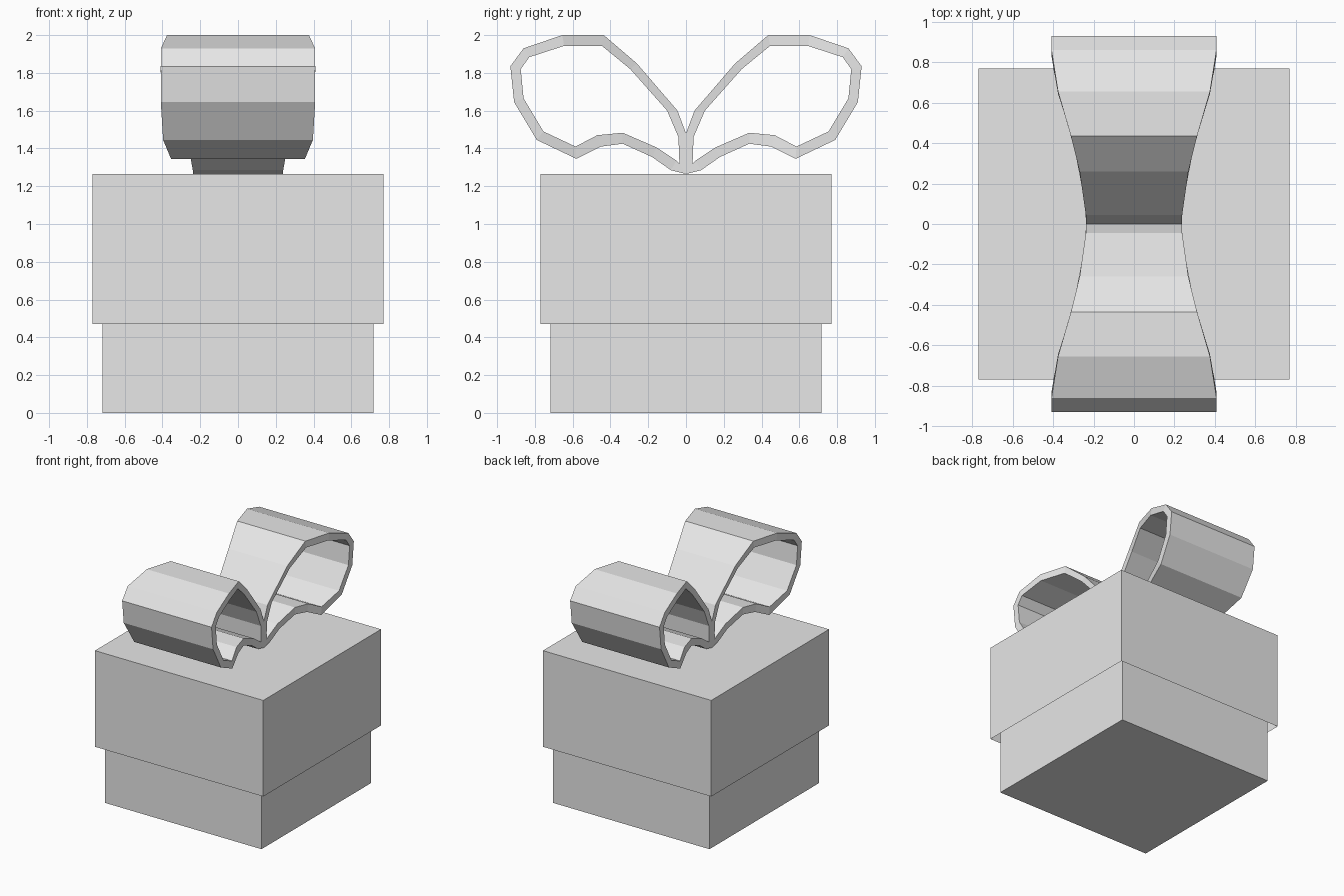
import bpy
import bmesh

old = bpy.data.objects.get("Cube")
if old:
    bpy.data.objects.remove(old, do_unlink=True)

# Single plain grey for the whole model
grey = bpy.data.materials.new("light_grey")
grey.use_nodes = True
colour = (0.8, 0.8, 0.8, 1)
grey.diffuse_color = colour
grey.node_tree.nodes["Principled BSDF"].inputs["Base Color"].default_value = colour


def add_object(name, bm):
    mesh = bpy.data.meshes.new(name)
    bm.to_mesh(mesh)
    bm.free()
    mesh.materials.append(grey)
    obj = bpy.data.objects.new(name, mesh)
    bpy.context.collection.objects.link(obj)
    return obj


def add_box(name, half, bottom, top, open_below=False):
    bm = bmesh.new()
    bmesh.ops.create_cube(bm, size=2)
    for v in bm.verts:
        v.co.x *= half
        v.co.y *= half
        v.co.z = top if v.co.z > 0 else bottom
    if open_below:
        bm.normal_update()
        floor = [f for f in bm.faces if f.normal.z < -0.5]
        bmesh.ops.delete(bm, geom=floor, context="FACES_ONLY")
    return add_object(name, bm)


# Box body, and a lid that is a thin open shell over it
add_box("box_body", 0.717, 0, 1.24)
add_box("box_lid", 0.77, 0.47, 1.265, open_below=True)

# One ribbon loop in the YZ plane: (outer y, outer z, inner y, inner z)
LOOP = [
    (0, 1.265, 0.035, 1.32), (0.08, 1.285, 0.05, 1.335),
    (0.18, 1.355, 0.155, 1.405), (0.335, 1.425, 0.335, 1.483),
    (0.45, 1.41, 0.47, 1.47), (0.58, 1.345, 0.585, 1.41),
    (0.79, 1.445, 0.755, 1.49), (0.91, 1.645, 0.86, 1.665),
    (0.93, 1.835, 0.875, 1.82), (0.86, 1.93, 0.83, 1.883),
    (0.655, 2.0, 0.645, 1.943), (0.435, 2.0, 0.445, 1.943),
    (0.26, 1.85, 0.295, 1.82), (0.045, 1.60, 0.1, 1.60),
    (0, 1.48, 0.04, 1.46),
]
# Half width of the ribbon as it flares away from the knot: (y, half width)
FLARE = [(0, 0.237), (0.1, 0.24), (0.2, 0.255), (0.3, 0.278), (0.435, 0.312),
         (0.65, 0.375), (0.8, 0.398), (0.86, 0.408), (1, 0.41)]


def half_width(y):
    for (y0, w0), (y1, w1) in zip(FLARE, FLARE[1:]):
        if y <= y1:
            return w0 + (w1 - w0) * (y - y0) / (y1 - y0)


bm = bmesh.new()
rows = []
for oy, oz, iy, iz in LOOP:
    w = half_width(oy)
    # Order: outer left, outer right, inner right, inner left
    rows.append([bm.verts.new(p) for p in (
        (w, oy, oz), (-w, oy, oz), (-w, iy, iz), (w, iy, iz))])
for i, a in enumerate(rows):
    b = rows[(i + 1) % len(rows)]
    for k in range(4):
        # The seam where both loops join stays open for the mirror
        if k == 0 and i == len(rows) - 1:
            continue
        n = (k + 1) % 4
        bm.faces.new((a[k], a[n], b[n], b[k]))
bmesh.ops.recalc_face_normals(bm, faces=bm.faces)
bow = add_object("ribbon_bow", bm)
mirror = bow.modifiers.new("mirror_loop", "MIRROR")
mirror.use_axis = (False, True, False)
mirror.use_clip = True
